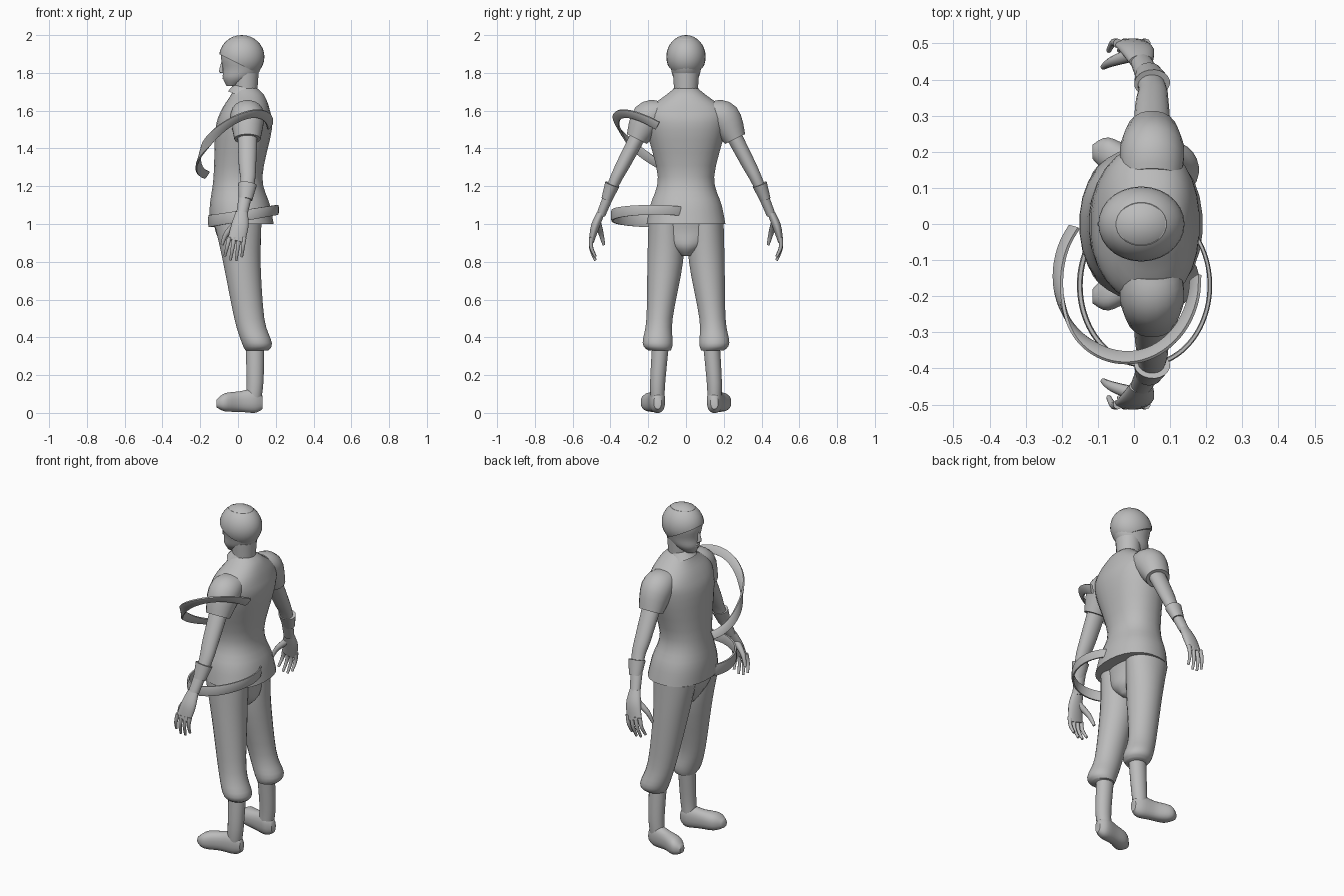
import bpy, bmesh, math
from mathutils import Vector

X, Y, Z = Vector((1, 0, 0)), Vector((0, 1, 0)), Vector((0, 0, 1))
GREY = (0.5, 0.5, 0.5, 1)

default_cube = bpy.data.objects.get("Cube")
if default_cube:
    bpy.data.objects.remove(default_cube, do_unlink=True)

grey = bpy.data.materials.new("plain grey")
grey.use_nodes = True
grey.diffuse_color = GREY
grey.node_tree.nodes["Principled BSDF"].inputs["Base Color"].default_value = GREY


def finish(name, bm):
    """Turn a bmesh into a named, smooth-shaded object."""
    bmesh.ops.recalc_face_normals(bm, faces=bm.faces)
    mesh = bpy.data.meshes.new(name)
    bm.to_mesh(mesh)
    bm.free()
    mesh.materials.append(grey)
    obj = bpy.data.objects.new(name, mesh)
    bpy.context.collection.objects.link(obj)
    bpy.ops.object.select_all(action="DESELECT")
    obj.select_set(True)
    bpy.context.view_layer.objects.active = obj
    bpy.ops.object.shade_smooth_by_angle(angle=math.radians(50))


def ring(z, depth, width, x=0, y=0):
    """One oval cross-section; depth runs along the loft's reference axis."""
    return Vector((x, y, z, depth, width))


def taper(path, start, end, flat=1):
    """Cross-sections along a path whose radius changes evenly."""
    last = len(path) - 1
    radii = [start + (end - start) * i / last for i in range(last + 1)]
    return [Vector((*point, r, r * flat)) for point, r in zip(path, radii)]


def sweep(centre, cosine, sine, begin, stop, count=20):
    """Points on a tilted elliptical arc; angles are in degrees."""
    angles = [math.radians(begin + (stop - begin) * i / count) for i in range(count + 1)]
    return [Vector(centre) + Vector(cosine) * math.cos(a) + Vector(sine) * math.sin(a)
            for a in angles]


def smooth_sections(rows, steps=4):
    """Catmull-Rom interpolation through the cross-sections."""
    result = []
    for i, (b, c) in enumerate(zip(rows, rows[1:])):
        a = rows[max(i - 1, 0)]
        d = rows[min(i + 2, len(rows) - 1)]
        for k in range(steps):
            t = k / steps
            result.append(b + (c - a) * t / 2
                          + (a * 2 - b * 5 + c * 4 - d) * t * t / 2
                          + (b * 3 - a - c * 3 + d) * t * t * t / 2)
    return result + [rows[-1]]


def loft(name, sections, side=1, ref=X, normal=None, segs=20, power=1):
    """Skin the cross-sections; side mirrors the part across the body."""
    rows = smooth_sections(sections)
    points = [Vector((row[0], row[1] * side, row[2])) for row in rows]
    bm = bmesh.new()
    rings = []
    for i, (point, row) in enumerate(zip(points, rows)):
        ahead, behind = points[min(i + 1, len(points) - 1)], points[max(i - 1, 0)]
        tangent = normal or (ahead - behind).normalized()
        u = (ref - tangent * ref.dot(tangent)).normalized()
        v = tangent.cross(u)
        verts = []
        for k in range(segs):
            angle = math.tau * (k + 0.5) / segs
            c, s = math.cos(angle), math.sin(angle)
            c, s = (math.copysign(abs(value) ** power, value) for value in (c, s))
            verts.append(bm.verts.new(point + u * c * row[3] + v * s * row[4]))
        rings.append(verts)
    for lower, upper in zip(rings, rings[1:]):
        for k in range(segs):
            n = (k + 1) % segs
            bm.faces.new((lower[k], lower[n], upper[n], upper[k]))
    bm.faces.new(rings[0])
    bm.faces.new(rings[-1])
    finish(name, bm)


# Shirt body, narrow at the waist and flared at the hem
loft("shirt", [
    ring(z=1, depth=.17, width=.21, x=.02),
    ring(z=1.1, depth=.16, width=.19, x=.01),
    ring(z=1.25, depth=.13, width=.15),
    ring(z=1.5, depth=.15, width=.21, x=.03),
    ring(z=1.6, depth=.13, width=.21, x=.04),
    ring(z=1.68, depth=.09, width=.11, x=.05),
    ring(z=1.72, depth=.06, width=.06, x=.04)], normal=Z, segs=28, power=.9)

# Neck and tilted collar
loft("neck", taper([(.04, 0, 1.66), (.04, 0, 1.8)], .06, .07), normal=Z)
loft("collar", taper([(.03, 0, 1.67), (.04, 0, 1.72)], .09, .064),
     normal=Vector((.4, 0, 1)).normalized())

# Head with chin, jaw and skull
loft("head", [
    ring(z=1.73, depth=.03, width=.03, x=-.03),
    ring(z=1.77, depth=.08, width=.065),
    ring(z=1.82, depth=.1, width=.08, x=.02),
    ring(z=1.9, depth=.11, width=.095, x=.02),
    ring(z=1.98, depth=.07, width=.06, x=.02)], normal=Z, segs=24)

# Hair cap, trimmed by a plane that drops toward the nape
bm = bmesh.new()
bmesh.ops.create_uvsphere(bm, u_segments=28, v_segments=16, radius=1)
for v in bm.verts:
    v.co = (.02 + v.co.x * .12, v.co.y * .104, 1.885 + v.co.z * .115)
bmesh.ops.bisect_plane(bm, geom=bm.verts[:] + bm.edges[:] + bm.faces[:],
                       plane_co=(-.1, 0, 1.9), plane_no=(.5, 0, 1), clear_inner=True)
bmesh.ops.holes_fill(bm, edges=[e for e in bm.edges if e.is_boundary])
finish("hair", bm)

# Nose and lips
loft("nose", taper([(-.08, 0, 1.86), (-.09, 0, 1.81), (-.08, 0, 1.8)], .008, .014),
     normal=Z, segs=10)
for name, height in (("upper_lip", 1.784), ("lower_lip", 1.772)):
    loft(name, taper(sweep((-.05, 0, height), -X * .027, Y * .027, -60, 60, count=6),
                     .006, .006), ref=Z, segs=8)

# Hips joining the trouser legs
loft("trouser_seat", [
    ring(z=.83, depth=.06, width=.03, x=.02),
    ring(z=.88, depth=.1, width=.1, x=.02),
    ring(z=.96, depth=.12, width=.18),
    ring(z=1.04, depth=.13, width=.19)], normal=Z, segs=24)

for side, label in ((-1, "right"), (1, "left")):
    # Short sleeve
    loft(label + "_sleeve", [
        ring(x=.05, y=.13, z=1.6, depth=.08, width=.06),
        ring(x=.05, y=.2, z=1.56, depth=.09, width=.09),
        ring(x=.05, y=.26, z=1.45, depth=.07, width=.06)], side)

    # Bare arm and wrist band
    loft(label + "_arm", taper(
        [(.05, .22, 1.53), (.05, .33, 1.32), (.05, .38, 1.22), (.02, .45, 1.05)],
        .055, .03, flat=.8), side)
    loft(label + "_wrist_band", taper(
        [(.05, .39, 1.21), (.04, .42, 1.13)], .05, .036, flat=.8), side)

    # Palm, fingers and thumb
    loft(label + "_palm", [
        ring(x=.02, y=.45, z=1.06, depth=.033, width=.02),
        ring(x=.01, y=.48, z=.99, depth=.046, width=.023),
        ring(x=-.01, y=.5, z=.91, depth=.046, width=.014)], side)
    for i, finger in enumerate(("index", "middle", "ring", "little")):
        knuckle = Vector((-.045 + .026 * i, .5, .93))
        tip = Vector((-.07 + .03 * i, .48, .83 - .025 * math.sin(i)))
        bend = (knuckle + tip) / 2 + Y * .012
        loft(f"{label}_{finger}_finger", taper([knuckle, bend, tip], .013, .007),
             side, segs=10)
    loft(label + "_thumb", taper(
        [(0, .47, 1.01), (-.06, .45, .95), (-.085, .435, .89)], .02, .008),
        side, ref=Y, segs=10)

    # Trouser leg gathered below the knee
    loft(label + "_trouser_leg", [
        ring(x=0, y=.105, z=1, depth=.125, width=.095),
        ring(x=.02, y=.11, z=.8, depth=.1, width=.095),
        ring(x=.06, y=.14, z=.5, depth=.08, width=.07),
        ring(x=.1, y=.15, z=.37, depth=.08, width=.08),
        ring(x=.1, y=.14, z=.33, depth=.06, width=.06)], side, normal=Z, segs=24)

    # Boot shaft and foot
    loft(label + "_boot_shaft", taper(
        [(.09, .135, .36), (.09, .15, .16), (.08, .15, .05)], .05, .04, flat=.9),
        side, normal=Z)
    loft(label + "_boot_foot", [
        ring(x=.13, y=.15, z=.055, depth=.02, width=.035),
        ring(x=.09, y=.15, z=.064, depth=.04, width=.064),
        ring(x=.01, y=.165, z=.06, depth=.04, width=.055),
        ring(x=-.07, y=.19, z=.056, depth=.05, width=.048),
        ring(x=-.115, y=.2, z=.05, depth=.02, width=.02)],
        side, ref=Y, normal=-X, power=.85)

# Strap hanging loose around the right upper arm
loft("shoulder_strap", taper(
    sweep((-.02, -.15, 1.42), (.19, 0, .1), (0, -.22, .13), 0, 220), .026, .024, flat=.3),
    ref=Vector((.3, -.6, 1)), segs=8, power=.6)

# Belt swinging out past the right hip
loft("hip_belt", taper(
    sweep((.03, -.17, 1.045), (.18, 0, .03), (0, -.22, 0), -50, 220), .025, .035, flat=.25),
    ref=Z, segs=8, power=.6)
